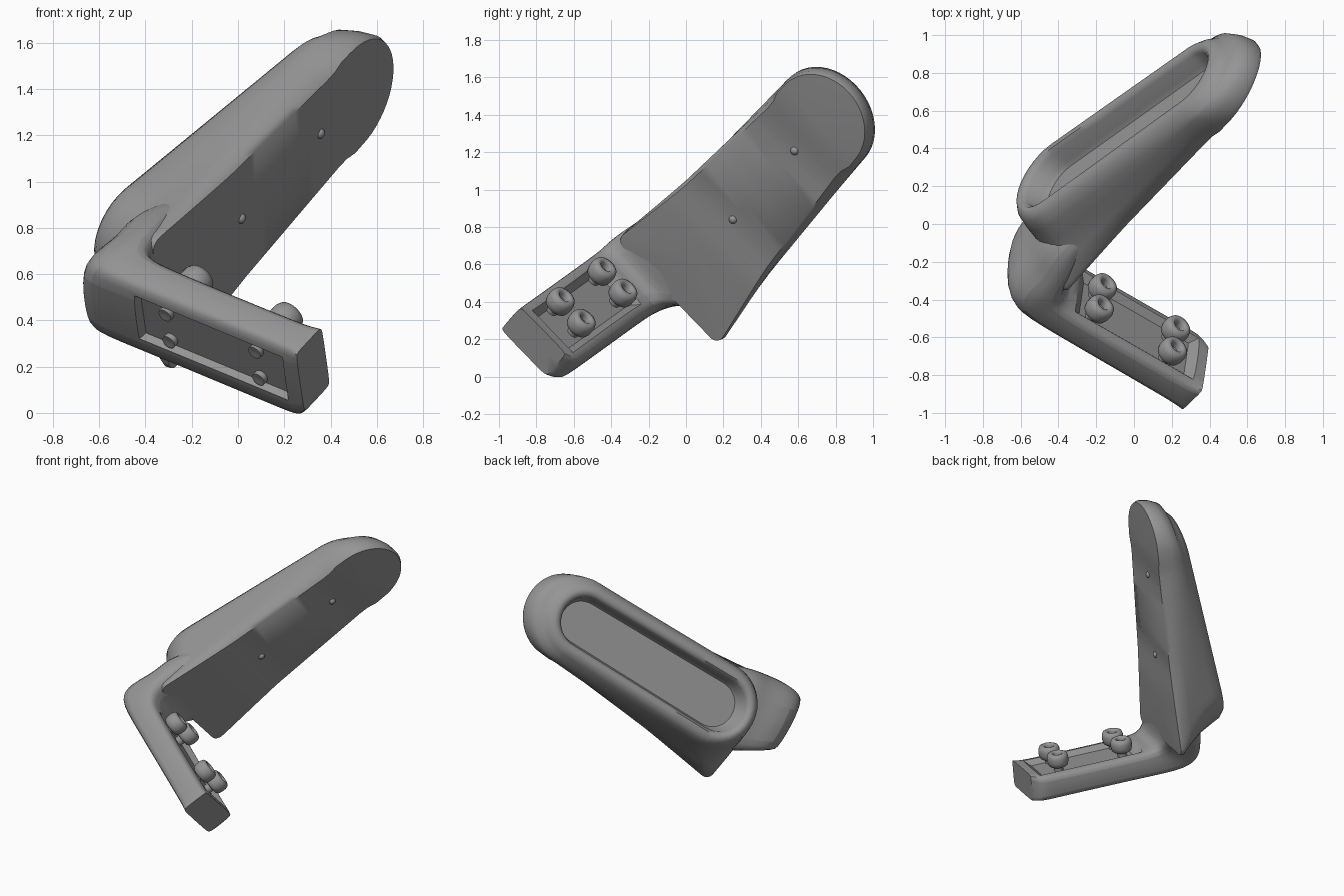
import bpy, bmesh, math
from mathutils import Vector, Matrix

if "Cube" in bpy.data.objects:
    bpy.data.objects.remove(bpy.data.objects["Cube"])

# Local frame: a along the bar, b across, c up the paddle
u = Vector((0.815, -0.468, -0.338)).normalized()
w = Vector((0.105, 0.69, -0.716))
w = (w - u * w.dot(u)).normalized()
v = u.cross(w)
FRAME = Matrix((u, w, v)).transposed().to_4x4()
GREY = bpy.data.materials.new("dark_grey")
GREY.diffuse_color = (.3, .3, .3, 1)
GREY.use_nodes = True
GREY.node_tree.nodes["Principled BSDF"].inputs["Base Color"].default_value = GREY.diffuse_color


def shade(ob, angle):
    bpy.ops.object.select_all(action='DESELECT')
    ob.select_set(True)
    bpy.context.view_layer.objects.active = ob
    bpy.ops.object.shade_smooth_by_angle(angle=math.radians(angle))


def finish(bm, name, angle=35):
    bmesh.ops.remove_doubles(bm, verts=bm.verts, dist=0.0005)
    bmesh.ops.recalc_face_normals(bm, faces=bm.faces)
    me = bpy.data.meshes.new(name)
    bm.to_mesh(me)
    bm.free()
    me.transform(FRAME)
    me.materials.append(GREY)
    ob = bpy.data.objects.new(name, me)
    bpy.context.collection.objects.link(ob)
    shade(ob, angle)
    return ob


def bridge(bm, r1, r2):
    n = len(r1)
    for i in range(n):
        j = (i + 1) % n
        bm.faces.new((r1[i], r1[j], r2[j], r2[i]))


def loft(bm, loops):
    rings = [[bm.verts.new(p) for p in lp] for lp in loops]
    for r1, r2 in zip(rings, rings[1:]):
        bridge(bm, r1, r2)
    return rings


MID = -0.425   # centre line of the paddle


def outline(hb, ht, c0, c1, rb):
    """Tapered rounded outline: (b, c) points, counter-clockwise."""
    top = c1 - ht
    pts = [(ht * math.cos(math.pi * i / 24), top + ht * math.sin(math.pi * i / 24)) for i in range(25)]
    lo = c0 + rb
    side = [(hb + (ht - hb) * i / 24, lo + (top - lo) * i / 24) for i in range(1, 24)]
    corner = [(-hb + rb - rb * math.cos(math.pi / 2 * i / 8), lo - rb * math.sin(math.pi / 2 * i / 8))
              for i in range(9)]
    pts += [(-x, y) for x, y in reversed(side)] + corner
    pts += [(-x, y) for x, y in reversed(corner)] + side
    return pts


# Paddle: front edge, sides, rounded rim, recess wall; (outline, depth, tilt, shift, waist)
spec = [
    (outline(.385, .275, .03, 1.79, .05), -.375, 0, 0, .9),
    (outline(.39, .285, .025, 1.80, .06), -.40, 0, 0, .94),
    (outline(.34, .295, .03, 1.785, .14), -.48, .01, 0, 1),
    (outline(.31, .295, .05, 1.755, .26), -.60, .05, -.005, 1),
    (outline(.29, .28, .08, 1.72, .275), -.70, .11, -.015, 1),
    (outline(.27, .26, .105, 1.69, .265), -.765, .133, -.015, 1),
    (outline(.235, .225, .14, 1.655, .23), -.80, .137, -.015, 1),
    (outline(.20, .19, .17, 1.625, .195), -.80, .137, -.015, 1),
    (outline(.18, .17, .19, 1.6, .175), -.775, .135, -.015, 1),
    (outline(.17, .16, .205, 1.58, .165), -.69, .13, -.015, 1),
    (outline(.155, .145, .22, 1.56, .15), -.665, .13, -.015, 1),
]


def waisted(b, c, s):
    """Narrow the padded front below the round head."""
    t = min(1, max(0, (c - .1) / .5)) * min(1, max(0, (1.46 - c) / .08))
    return b * (1 + (s - 1) * t)


bm = bmesh.new()
rings = loft(bm, [[(a + k * (c - .16), MID + sh + waisted(b, c, s), c) for b, c in pts]
                  for pts, a, k, sh, s in spec])
bm.faces.new(rings[-1])

# Tufted front face, folded towards the two dents on the centre line
TUFTS = (.66, 1.26)
spine = []
for vert in rings[0]:
    c = min(max(vert.co.z, .3), 1.5)
    dent = sum(.03 * max(0, 1 - abs(c - t) / .2) for t in TUFTS)
    spine.append(bm.verts.new((-.362 - dent, MID, c)))
bridge(bm, rings[0], spine)
finish(bm, "paddle", 50)

for i, t in enumerate(TUFTS):
    bm = bmesh.new()
    bmesh.ops.create_uvsphere(bm, u_segments=16, v_segments=10, radius=.024,
                              matrix=Matrix.Translation((-.395, MID, t)))
    finish(bm, f"tuft_button_{i + 1}")


# Bar and neck: chamfered sections from the free end round the corner
def section(inner, outer, b0, b1, ch, ch0):
    i, o = Vector((inner[0], 0, inner[1])), Vector((outer[0], 0, outer[1]))
    d = (o - i).normalized()
    at = lambda p, b: (p.x, b, p.z)
    return [at(i, b0 + ch), at(i, b1 - ch), at(i + d * ch, b1), at(o - d * ch, b1),
            at(o, b1 - ch), at(o, b0 + ch0), at(o - d * ch0, b0), at(i + d * ch, b0)]


bm = bmesh.new()
rings = loft(bm, [section(*s) for s in (
    ((.583, -.05), (.583, -.246), -.842, -.49, .006, .006),
    ((.53, -.05), (.54, -.25), -.85, -.42, .025, .025),
    ((.45, -.05), (.45, -.25), -.85, -.415, .03, .03),
    ((-.2, -.05), (-.3, -.25), -.85, -.415, .035, .035),
    ((-.32, -.04), (-.56, -.255), -.85, -.415, .04, .06),
    ((-.36, 0), (-.66, -.16), -.85, -.36, .04, .13),
    ((-.37, .06), (-.64, .03), -.835, -.255, .05, .13),
    ((-.37, .16), (-.65, .13), -.815, -.22, .06, .11),
    ((-.385, .27), (-.63, .24), -.785, -.22, .08, .09),
    ((-.41, .5), (-.55, .45), -.70, -.3, .05, .05))])
for r in (rings[0], rings[-1]):
    bm.faces.new(r)
crease = bm.edges.layers.float.new("crease_edge")
for e in bm.edges:
    if all(vt in rings[0] for vt in e.verts):
        e[crease] = 1.0
bar = finish(bm, "bar_and_neck", 35)
bar.modifiers.new("round", 'SUBSURF').levels = 2
bpy.ops.object.modifier_apply(modifier="round")


# Sloped pockets sunk into the top and underside of the bar
def pocket(name, a0, a1, b0, b1, c_out, c_in, slope):
    bm = bmesh.new()
    rect = lambda s, c: [(a0 + s, b0 + s, c), (a1 - s, b0 + s, c), (a1 - s, b1 - s, c), (a0 + s, b1 - s, c)]
    r = loft(bm, [rect(0, c_out), rect(slope, c_in)])
    bm.faces.new(r[0])
    bm.faces.new(r[1])
    cutter = finish(bm, name)
    cutter.hide_render = True
    mod = bar.modifiers.new(name, 'BOOLEAN')
    mod.object = cutter
    mod.solver = 'EXACT'
    bpy.context.view_layer.objects.active = bar
    bpy.ops.object.modifier_apply(modifier=name)
    bpy.data.objects.remove(cutter)


pocket("top_pocket", -.26, .54, -.81, -.455, -.04, -.09, .06)
pocket("under_pocket", -.29, .51, -.79, -.52, -.26, -.215, .02)
shade(bar, 35)

# Bolts: turned profile (radius, height) with hollow head
PROFILE = [(0, -.235), (.018, -.24), (.032, -.24), (.032, -.055), (.055, -.055), (.068, -.045),
           (.074, -.02), (.074, .012), (.066, .034), (.05, .042), (.035, .038), (.028, .025), (.026, .0), (0, -.002)]
for i, a in enumerate((-.13, .345)):
    for j, b in enumerate((-.57, -.732)):
        bm = bmesh.new()
        loft(bm, [[(a + r * math.cos(math.tau * k / 24), b + r * math.sin(math.tau * k / 24), c)
                   for k in range(24)] for r, c in PROFILE])
        finish(bm, f"bolt_{2 * i + j + 1}", 50)
